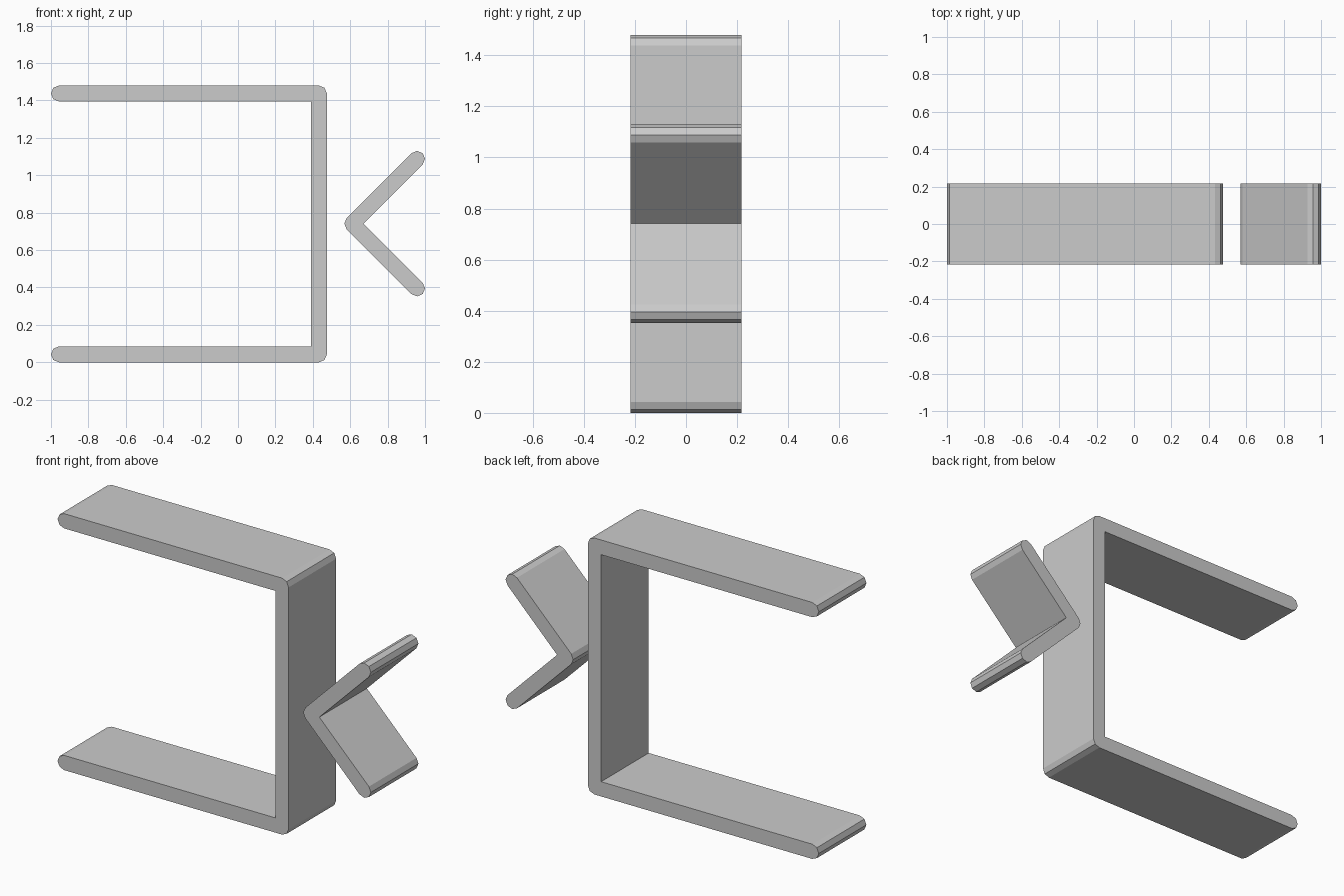
import bpy
import bmesh
import math
from mathutils import Vector

RADIUS = 0.0425      # half the strip thickness
HALF_WIDTH = 0.217   # half the strip depth along y

old = bpy.data.objects.get("Cube")
if old:
    bpy.data.objects.remove(old, do_unlink=True)

grey = bpy.data.materials.new("light grey")
grey.use_nodes = True
colour = (0.6, 0.6, 0.6, 1)
grey.diffuse_color = colour
grey.node_tree.nodes["Principled BSDF"].inputs["Base Color"].default_value = colour


def outline(path):
    """Trace around a centre line: round ends and outer corners, sharp inner corners."""
    loop = [Vector(p) for p in path + path[-2:0:-1]]
    points = []
    for i, p in enumerate(loop):
        d_in = (p - loop[i - 1]).normalized()
        d_out = (loop[(i + 1) % len(loop)] - p).normalized()
        turn = math.atan2(d_in.x * d_out.y - d_in.y * d_out.x, d_in.dot(d_out))
        if i in (0, len(path) - 1):
            turn = math.pi
        side = math.atan2(d_in.y, d_in.x) - math.pi / 2
        if turn > 0:
            steps = round(turn / (math.pi / 4))
            angles = [side + turn * k / steps for k in range(steps + 1)]
            reach = RADIUS
        else:
            angles = [side + turn / 2]
            reach = RADIUS / math.cos(turn / 2)
        points += [p + reach * Vector((math.cos(a), math.sin(a))) for a in angles]
    return points


def bent_strip(name, path):
    """Extrude the outline of a bent strip along y."""
    bm = bmesh.new()
    front = bm.faces.new([bm.verts.new((p.x, -HALF_WIDTH, p.y)) for p in outline(path)])
    result = bmesh.ops.extrude_face_region(bm, geom=[front], use_keep_orig=True)
    verts = [v for v in result["geom"] if isinstance(v, bmesh.types.BMVert)]
    bmesh.ops.translate(bm, verts=verts, vec=(0, 2 * HALF_WIDTH, 0))
    bmesh.ops.recalc_face_normals(bm, faces=bm.faces)
    mesh = bpy.data.meshes.new(name)
    bm.to_mesh(mesh)
    bm.free()
    mesh.materials.append(grey)
    obj = bpy.data.objects.new(name, mesh)
    bpy.context.collection.objects.link(obj)
    return obj


# Square bracket, open towards -x
bent_strip("square_bracket", [(-0.9575, 0.0425), (0.4325, 0.0425),
                              (0.4325, 1.4375), (-0.9575, 1.4375)])

# V-shaped strip, open towards +x
bent_strip("angled_bracket", [(0.9575, 0.395), (0.611, 0.7415), (0.9575, 1.088)])
